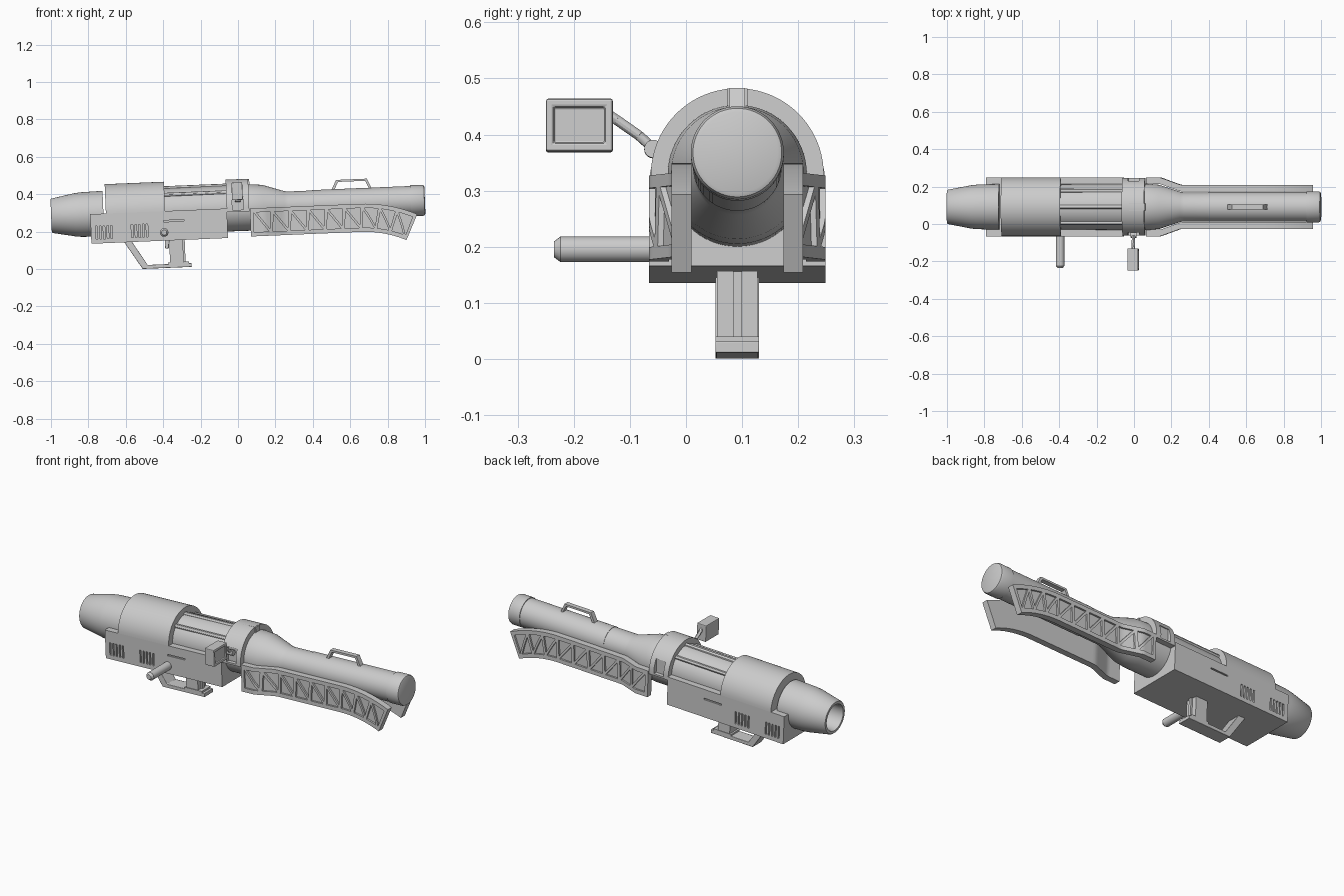
import bpy, bmesh
from math import sin, cos, pi, radians
from mathutils import Matrix, Vector

cube = bpy.data.objects.get("Cube")
if cube:
    bpy.data.objects.remove(cube, do_unlink=True)

# Everything is made around a level barrel axis, then tilted into place
PLACE = Matrix.Translation((0, 0.0915, 0.326)) @ Matrix.Rotation(radians(-2.4), 4, 'Y')

grey = bpy.data.materials.new("plain_grey")
grey.use_nodes = True
COLOUR = (0.6, 0.6, 0.6, 1)
grey.diffuse_color = COLOUR
grey.node_tree.nodes["Principled BSDF"].inputs["Base Color"].default_value = COLOUR


def finish(name, bm, bevel=0, smooth=True):
    bmesh.ops.recalc_face_normals(bm, faces=bm.faces)
    bm.transform(PLACE)
    mesh = bpy.data.meshes.new(name)
    bm.to_mesh(mesh)
    bm.free()
    mesh.materials.append(grey)
    ob = bpy.data.objects.new(name, mesh)
    bpy.context.collection.objects.link(ob)
    bpy.ops.object.select_all(action='DESELECT')
    ob.select_set(True)
    bpy.context.view_layer.objects.active = ob
    if smooth:
        bpy.ops.object.shade_smooth_by_angle(angle=radians(30))
    if bevel:
        mod = ob.modifiers.new("bevel", 'BEVEL')
        mod.width = bevel
        mod.segments = 2
    return ob


def add_box(bm, x0, x1, y0, y1, z0, z1):
    m = Matrix.Translation(((x0 + x1) / 2, (y0 + y1) / 2, (z0 + z1) / 2))
    m = m @ Matrix.Diagonal((x1 - x0, y1 - y0, z1 - z0, 1))
    bmesh.ops.create_cube(bm, size=1, matrix=m)


def box(name, *dims, bevel=0):
    bm = bmesh.new()
    add_box(bm, *dims)
    return finish(name, bm, bevel, False)


def lathe(name, profile, segs=64):
    bm = bmesh.new()
    verts = [bm.verts.new((u, 0, r)) for u, r in profile]
    edges = [bm.edges.new(p) for p in zip(verts, verts[1:])]
    bmesh.ops.spin(bm, geom=verts + edges, axis=(1, 0, 0), cent=(0, 0, 0),
                   angle=2 * pi, steps=segs)
    bmesh.ops.remove_doubles(bm, verts=bm.verts, dist=0.0001)
    return finish(name, bm)


def extrude(name, points, depth, bevel=0):
    bm = bmesh.new()
    face = bm.faces.new([bm.verts.new(p) for p in points])
    out = bmesh.ops.extrude_face_region(bm, geom=[face])
    moved = [v for v in out["geom"] if isinstance(v, bmesh.types.BMVert)]
    bmesh.ops.translate(bm, verts=moved, vec=depth)
    return finish(name, bm, bevel)


def half_round(name, u0, u1, r, bottom):
    pts = [(u0, r * cos(pi * i / 40), r * sin(pi * i / 40)) for i in range(41)]
    pts += [(u0, -r, bottom), (u0, r, bottom)]
    return extrude(name, pts, (u1 - u0, 0, 0))


def rod(name, a, b, r, tip=None, segs=20):
    a, b = Vector(a), Vector(b)
    bm = bmesh.new()
    m = Matrix.Translation((a + b) / 2) @ (b - a).to_track_quat('Z', 'Y').to_matrix().to_4x4()
    bmesh.ops.create_cone(bm, cap_ends=True, segments=segs, radius1=r,
                          radius2=r if tip is None else tip, depth=(b - a).length, matrix=m)
    return finish(name, bm)


def cut(ob, boxes):
    bm = bmesh.new()
    for b in boxes:
        add_box(bm, *b)
    cutter = finish("cutter", bm, smooth=False)
    cutter.hide_render = True
    mod = ob.modifiers.new("cut", 'BOOLEAN')
    mod.operation = 'DIFFERENCE'
    mod.object = cutter
    bpy.context.view_layer.objects.active = ob
    bpy.ops.object.modifier_apply(modifier=mod.name)
    bpy.data.objects.remove(cutter, do_unlink=True)


# Hollow rear nozzle
lathe("rear_nozzle", [(-0.72, 0), (-0.72, 0.122), (-0.84, 0.119), (-0.87, 0.116), (-0.995, 0.092),
                      (-1, 0.088), (-1, 0.074), (-0.98, 0.07), (-0.8, 0.07), (-0.8, 0)])
# Main tube, taper, barrel and rounded end cap
lathe("main_tube", [(-0.4, 0), (-0.4, 0.121), (0.07, 0.124), (0.135, 0.118), (0.25, 0.08),
                    (0.27, 0.077), (0.4, 0.077), (0.4, 0.079), (0.95, 0.079), (0.95, 0)])
lathe("barrel_cap", [(0.925, 0), (0.925, 0.083), (0.988, 0.083), (0.997, 0.079),
                     (1, 0.072), (1, 0)])

# Receiver block with vent slots and a groove on each side
block = box("receiver_block", -0.791, -0.06, -0.157, 0.157, -0.158, 0)
slots = []
for side in (-1, 1):
    y0, y1 = sorted((side * 0.148, side * 0.17))
    for start in (-0.765, -0.575):
        for i in range(5):
            u = start + i * 0.02
            slots.append((u, u + 0.009, y0, y1, -0.135, -0.065))
    slots.append((-0.4, -0.29, y0, y1, -0.058, -0.05))
cut(block, slots)
half_round("upper_shell", -0.707, -0.39, 0.157, 0)

# Rods along the exposed tube
for i, ang in enumerate((45, 90, 135)):
    y, w = 0.122 * cos(radians(ang)), 0.122 * sin(radians(ang))
    rod(f"tube_rod_{i + 1}", (-0.4, y, w), (-0.05, y, w), 0.011, segs=12)

# Clamp band with a window on each side and a tab on top
band = half_round("clamp_band", -0.06, 0.06, 0.154, -0.02)
cut(band, [(-0.03, 0.03, -0.2, -0.132, -0.01, 0.07), (-0.03, 0.03, 0.132, 0.2, -0.01, 0.07)])
box("band_tab", -0.02, 0.066, -0.018, 0.018, 0.12, 0.153)


# Curved truss guards: s runs along the guard, t from top (0) to bottom (1)
STRAIGHT, RADIUS, HEIGHT, LENGTH = 0.585, 0.73, 0.15, 0.903


def guard_point(s, t, depth, side):
    bend = max(0, s - STRAIGHT) / RADIUS
    r = RADIUS - t * HEIGHT
    u = 0.063 + min(s, STRAIGHT) + r * sin(bend)
    w = -0.005 - RADIUS + r * cos(bend)
    off = 0.157 - 0.04 * min(1, max(0, (u - 0.14) / 0.11))
    return (u, side * (off - depth), w)


def strip(bm, side, start, end, d0, d1, n):
    # start and end each hold the (s, t) of the strip's two edges
    rings = []
    for i in range(n + 1):
        k = i / n
        a, b = [(p[0] + (q[0] - p[0]) * k, p[1] + (q[1] - p[1]) * k) for p, q in zip(start, end)]
        rings.append([bm.verts.new(guard_point(*e, d, side))
                      for e, d in ((a, d0), (b, d0), (b, d1), (a, d1))])
    for r0, r1 in zip(rings, rings[1:]):
        for j in range(4):
            bm.faces.new((r0[j], r0[j - 1], r1[j - 1], r1[j]))
    bm.faces.new(rings[0])
    bm.faces.new(rings[-1])


CELLS = 9
for side, label in ((-1, "right"), (1, "left")):
    bm = bmesh.new()
    strip(bm, side, ((0, 0), (0, 1)), ((LENGTH, 0), (LENGTH, 1)), 0.01, 0.035, 60)
    for t0, t1 in ((0, 0.15), (0.85, 1)):
        strip(bm, side, ((0, t0), (0, t1)), ((LENGTH, t0), (LENGTH, t1)), 0, 0.012, 60)
    for s in (0, LENGTH - 0.018):
        strip(bm, side, ((s, 0.15), (s + 0.018, 0.15)), ((s, 0.85), (s + 0.018, 0.85)), 0, 0.012, 4)
    step = (LENGTH - 0.036) / CELLS
    for i in range(CELLS):
        s = 0.018 + i * step
        strip(bm, side, ((s, 0.15), (s + 0.016, 0.15)),
              ((s + step - 0.016, 0.85), (s + step, 0.85)), 0, 0.012, 10)
        if i < CELLS - 1:
            e = s + step
            strip(bm, side, ((e - 0.004, 0.15), (e + 0.012, 0.15)),
                  ((e - 0.012, 0.85), (e + 0.004, 0.85)), 0, 0.012, 6)
    finish(f"{label}_truss_guard", bm)

# Carry handle on the barrel
outer = [(0.5, 0.07), (0.53, 0.128), (0.695, 0.128), (0.72, 0.07)]
inner = [(0.706, 0.07), (0.685, 0.117), (0.54, 0.117), (0.516, 0.07)]
extrude("carry_handle", [(u, -0.014, w) for u, w in outer + inner], (0, 0.028, 0))

# Trigger guard strip, grip and trigger
guard = [(-0.62, -0.15), (-0.523, -0.304), (-0.26, -0.304), (-0.26, -0.284),
         (-0.495, -0.284), (-0.578, -0.15)]
extrude("trigger_guard", [(u, -0.039, w) for u, w in guard], (0, 0.078, 0), 0.002)
box("grip_foot", -0.385, -0.275, -0.039, 0.039, -0.292, -0.275)
box("grip", -0.375, -0.302, -0.036, 0.036, -0.28, -0.15)
box("grip_ridge", -0.305, -0.292, -0.008, 0.008, -0.28, -0.15)
box("trigger", -0.398, -0.378, -0.008, 0.008, -0.2, -0.15, bevel=0.003)

# Side peg handle with a chamfered tip
rod("side_peg", (-0.4, -0.15, -0.114), (-0.4, -0.315, -0.114), 0.023)
rod("side_peg_tip", (-0.4, -0.315, -0.114), (-0.4, -0.327, -0.114), 0.023, 0.014)

# Sight box with a recessed screen, on a bent arm
sight = box("sight_box", -0.03, 0.028, -0.341, -0.222, 0.043, 0.137)
cut(sight, [(0.02, 0.05, -0.327, -0.236, 0.058, 0.122)])
bevel = sight.modifiers.new("bevel", 'BEVEL')
bevel.width = 0.005
bevel.segments = 2
joints = [(0, -0.215, 0.1), (0, -0.175, 0.072), (0, -0.145, 0.045)]
for i, (a, b) in enumerate(zip(joints, joints[1:])):
    rod(f"sight_arm_{i + 1}", a, b, 0.009, segs=12)
rod("sight_arm_mount", (0, -0.23, 0.11), joints[0], 0.009, segs=12)
rod("sight_pivot", (-0.015, -0.15, 0.048), (0.015, -0.15, 0.048), 0.016)
